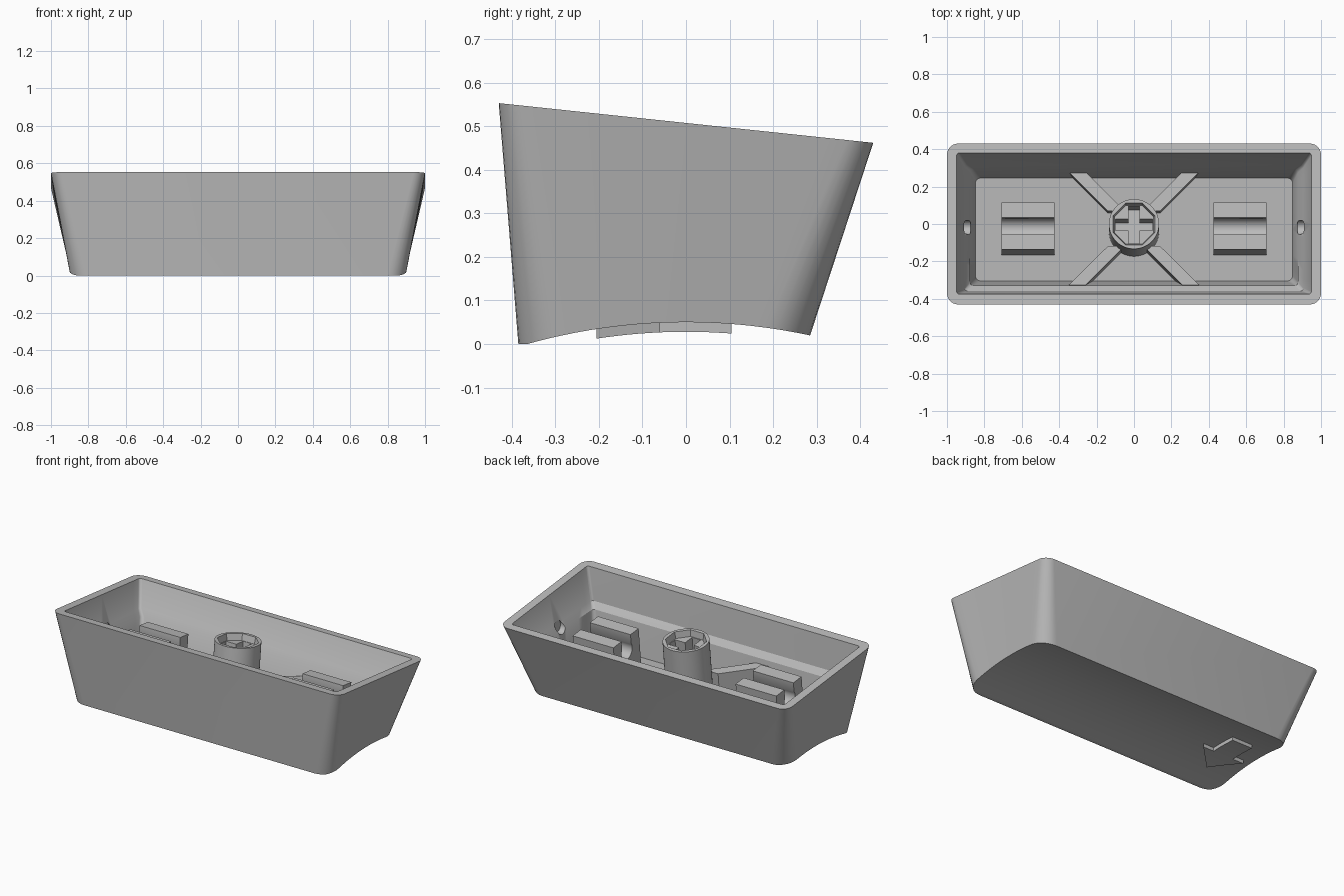
import bpy, bmesh, math
from mathutils import Matrix, Vector

if "Cube" in bpy.data.objects:
    bpy.data.objects.remove(bpy.data.objects["Cube"])

grey = bpy.data.materials.new("light_grey")
grey.diffuse_color = (0.5, 0.5, 0.5, 1)
grey.use_nodes = True
grey.node_tree.nodes["Principled BSDF"].inputs["Base Color"].default_value = grey.diffuse_color

# Tilted frame of the inner parts: origin at the stem top, z along the rim normal
SLOPE = 0.106
TILT = Matrix.Translation((0, 0, 0.475)) @ Matrix.Rotation(-math.atan(SLOPE), 4, 'X')


def finish(name, bm, matrix=None):
    if matrix:
        bm.transform(matrix)
    bmesh.ops.recalc_face_normals(bm, faces=bm.faces)
    me = bpy.data.meshes.new(name)
    bm.to_mesh(me)
    bm.free()
    ob = bpy.data.objects.new(name, me)
    bpy.context.collection.objects.link(ob)
    me.materials.append(grey)
    return ob


def activate(ob):
    bpy.ops.object.select_all(action='DESELECT')
    ob.select_set(True)
    bpy.context.view_layer.objects.active = ob


def smooth(ob):
    activate(ob)
    bpy.ops.object.shade_smooth_by_angle(angle=math.radians(30))


def cut(ob, cutter):
    cutter.hide_render = True
    mod = ob.modifiers.new("cut", 'BOOLEAN')
    mod.operation = 'DIFFERENCE'
    mod.solver = 'EXACT'
    mod.object = cutter
    activate(ob)
    bpy.ops.object.modifier_apply(modifier=mod.name)
    bpy.data.objects.remove(cutter)


def loft(bm, a, b):
    """Closed solid between two rings of points, with flat caps."""
    va, vb = [bm.verts.new(p) for p in a], [bm.verts.new(p) for p in b]
    n = len(va)
    for i in range(n):
        j = (i + 1) % n
        bm.faces.new((va[i], va[j], vb[j], vb[i]))
    bm.faces.new(va[::-1])
    bm.faces.new(vb)


def prism(bm, outline, z0, z1, scale0=1.0):
    loft(bm, [(x * scale0, y * scale0, z0) for x, y in outline],
         [(x, y, z1) for x, y in outline])


def ngon(n, r, turn=0.0):
    return [(r * math.cos(turn + i * math.tau / n), r * math.sin(turn + i * math.tau / n))
            for i in range(n)]


# Curved dish of the underside
def dish(y):
    return max(0.0, 0.05 - (1.35 - math.sqrt(1.35 ** 2 - y * y)))


def slanted(z, s=-SLOPE):
    return lambda y: z + s * y


# Half outline of a rounded rectangle, front to back
def half_ring(x, y0, y1, r, k=7, m=14):
    pts = []
    for i in range(k + 1):
        a = math.radians(-90 + 90 * i / k)
        pts.append((x - r + r * math.cos(a), y0 + r + r * math.sin(a)))
    for i in range(1, m):
        pts.append((x, y0 + r + (y1 - y0 - 2 * r) * i / m))
    for i in range(k + 1):
        a = math.radians(90 * i / k)
        pts.append((x - r + r * math.cos(a), y1 - r + r * math.sin(a)))
    return pts


# Shell: underside, outer wall, rim, inner wall, ledge, lower wall, floor
sections = [
    (0.90, -0.385, 0.285, 0.10, dish),
    (1.00, -0.43, 0.43, 0.06, slanted(0.5075)),
    (0.948, -0.375, 0.38, 0.015, slanted(0.5075)),
    (0.905, -0.358, 0.315, 0.015, slanted(0.33, -0.05)),
    (0.877, -0.33, 0.294, 0.02, slanted(0.295, -0.05)),
    (0.848, -0.305, 0.246, 0.03, slanted(0.12, 0.03)),
]
bm = bmesh.new()
rings = []
for x, y0, y1, r, zf in sections:
    half = half_ring(x, y0, y1, r)
    right = [bm.verts.new((px, py, zf(py))) for px, py in half]
    left = [bm.verts.new((-px, py, zf(py))) for px, py in half]
    rings.append((right, left))
for (r0, l0), (r1, l1) in zip(rings, rings[1:]):
    a, b = r0 + l0[::-1], r1 + l1[::-1]
    for i in range(len(a)):
        j = (i + 1) % len(a)
        bm.faces.new((a[i], a[j], b[j], b[i]))
for right, left in (rings[0], rings[-1]):
    for i in range(len(right) - 1):
        bm.faces.new((right[i], right[i + 1], left[i + 1], left[i]))
shell = finish("shell", bm)

# Small round notches in the side ledges
for s in (-1, 1):
    bm = bmesh.new()
    loft(bm, [(s * 0.85, y - 0.018, z + 0.31) for y, z in ngon(20, 0.038)],
         [(s * 0.912, y - 0.018, z + 0.31) for y, z in ngon(20, 0.038)])
    cut(shell, finish("notch_cutter", bm))
smooth(shell)

# Central stem with an octagonal lead-in and a cross socket
bm = bmesh.new()
prism(bm, ngon(48, 0.134), -0.39, 0)
stem = finish("stem", bm, TILT)
bm = bmesh.new()
prism(bm, ngon(8, 0.121, math.pi / 8), -0.04, 0.001, 0.93)
cut(stem, finish("lead_in_cutter", bm, TILT))
a, b = 0.03, 0.1
cross = [(a, -b), (a, -a), (b, -a), (b, a), (a, a), (a, b),
         (-a, b), (-a, a), (-b, a), (-b, -a), (-a, -a), (-a, -b)]
bm = bmesh.new()
prism(bm, cross, -0.24, 0.05)
cut(stem, finish("cross_cutter", bm, TILT))
smooth(stem)

# Four diagonal ribs from the stem to the long walls
bm = bmesh.new()
for sx in (-1, 1):
    for sy in (-1, 1):
        rib = [(0.05, 0.095), (0.14, 0.095), (0.35, 0.305), (0.26, 0.305)]
        prism(bm, [(sx * x, sy * y) for x, y in rib], -0.39, -0.23)
finish("ribs", bm, TILT)

# Stabiliser holders: blocks with a keyhole slot running along x
w, r, zc, top = 0.045, 0.053, -0.19, -0.105
a0 = math.acos(w / r)
profile = [(0.126, -0.38), (0.126, top), (w, top)]
for i in range(17):
    a = a0 - (math.pi + 2 * a0) * i / 16
    profile.append((r * math.cos(a), zc + r * math.sin(a)))
profile += [(-w, top), (-0.126, top), (-0.126, -0.38)]
for side, s in (("left", -1), ("right", 1)):
    bm = bmesh.new()
    loft(bm, [(s * 0.425, y, z) for y, z in profile], [(s * 0.708, y, z) for y, z in profile])
    smooth(finish(side + "_stabiliser_holder", bm, TILT))

# Raised arrow that follows the dish of the underside
arrow = [(0.07, 0.105), (-0.07, 0.105), (-0.07, -0.06), (-0.145, -0.06),
         (0, -0.205), (0.145, -0.06), (0.07, -0.06)]
bm = bmesh.new()
prism(bm, [(x - 0.70, y) for x, y in arrow], -0.022, 0.01)
for i in range(11):
    bmesh.ops.bisect_plane(bm, geom=bm.verts[:] + bm.edges[:] + bm.faces[:],
                           plane_co=Vector((0, -0.19 + 0.028 * i, 0)), plane_no=Vector((0, 1, 0)))
for v in bm.verts:
    v.co.z += dish(v.co.y)
smooth(finish("arrow", bm))
